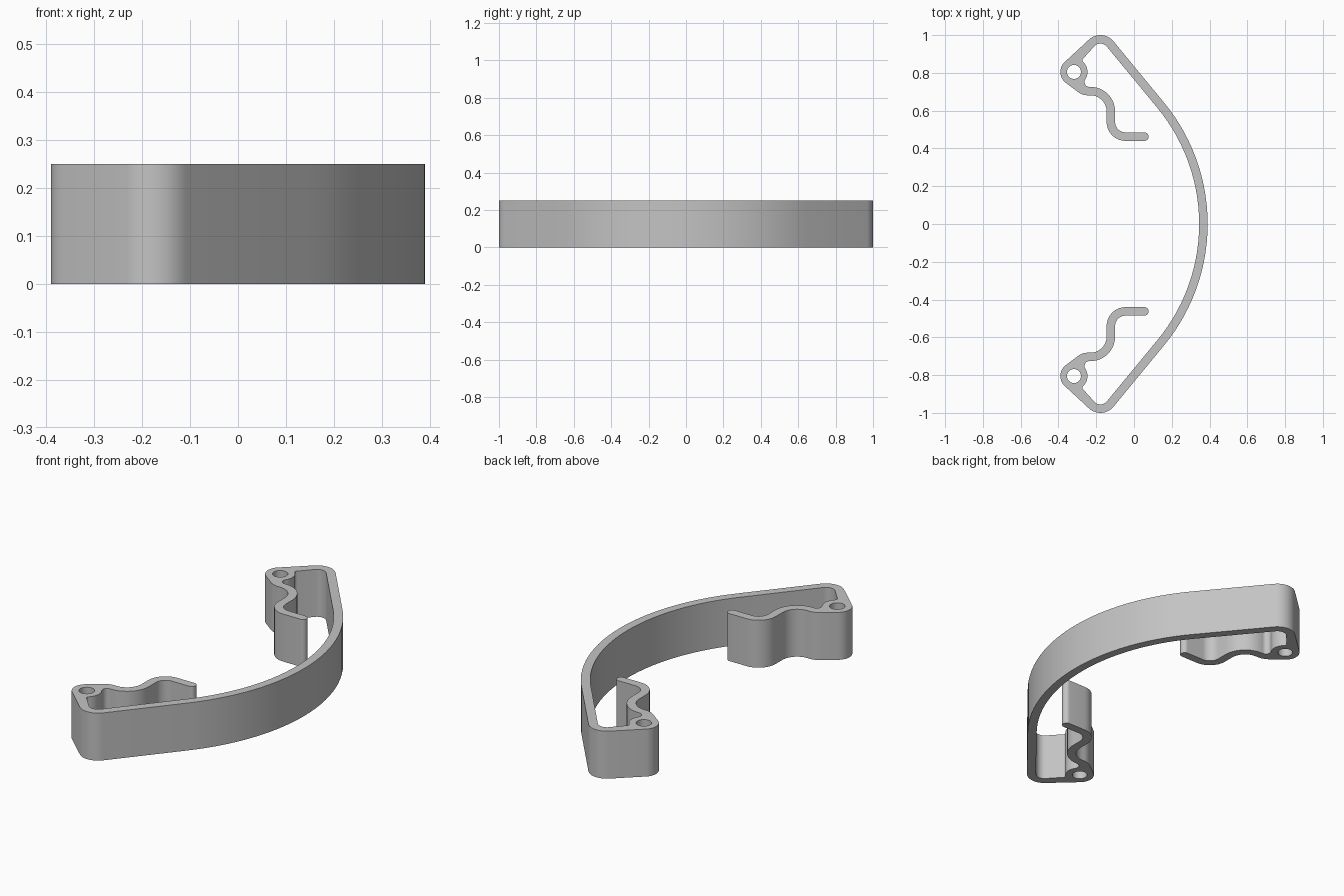
import bpy, bmesh, math

if "Cube" in bpy.data.objects:
    bpy.data.objects.remove(bpy.data.objects["Cube"])

HEIGHT = 0.25
HOLE = (-0.318, 0.805, 0.037)


def arc(cx, cy, r, a0, a1):
    """Points on an arc, angles in degrees."""
    n = max(4, math.ceil(abs(a1 - a0) / (3 if r > 0.5 else 9)))
    pts = []
    for i in range(n + 1):
        a = math.radians(a0 + (a1 - a0) * i / n)
        pts.append((cx + r * math.cos(a), cy + r * math.sin(a)))
    return pts


# Half outline as arcs joined by straight runs: cx, cy, radius, start, end
arcs = [
    (-0.62, 0, 1.01, 0, 39.9),               # bow, outer side
    (-0.178, 0.91, 0.09, 39.9, 127),         # outer corner
    (-0.318, 0.805, 0.072, 127, 233),        # eyelet, outer side
    (-0.243, 0.771, 0.09, 233, 270),         # eyelet to arm
    (-0.23, 0.596, 0.085, 90, 0),            # arm, first bend
    (-0.045, 0.54, 0.10, 180, 270),          # arm, second bend
    (0.055, 0.4625, 0.0225, -90, 90),        # arm tip
    (-0.045, 0.54, 0.055, 270, 180),         # back along the arm
    (-0.23, 0.596, 0.13, 0, 90),
    (-0.237, 0.751, 0.025, 270, 146.2),      # fillet into eyelet
    (-0.318, 0.805, 0.072, -33.8, 47.4),     # eyelet, inner side
    (-0.261, 0.867, 0.012, 227.4, 127),      # fillet out of eyelet
    (-0.178, 0.91, 0.045, 127, 39.9),        # inner corner
    (-0.62, 0, 0.965, 39.9, 0),              # bow, inner side
]
half = [p for a in arcs for p in arc(*a)]
mirrored = [(x, -y) for x, y in reversed(half[1:-1])]

bm = bmesh.new()


def add_loop(points):
    verts = [bm.verts.new((x, y, 0)) for x, y in points]
    for a, b in zip(verts, verts[1:] + verts[:1]):
        bm.edges.new((a, b))


# Clip outline and the two pin holes
add_loop(half + mirrored)
for side in (1, -1):
    add_loop(arc(HOLE[0], side * HOLE[1], HOLE[2], 0, 360)[:-1])

# Fill the profile and extrude it upward
bmesh.ops.triangle_fill(bm, edges=bm.edges[:], use_beauty=True, normal=(0, 0, 1))
out = bmesh.ops.extrude_face_region(bm, geom=bm.faces[:], use_keep_orig=True)
top = [g for g in out["geom"] if isinstance(g, bmesh.types.BMVert)]
bmesh.ops.translate(bm, verts=top, vec=(0, 0, HEIGHT))
bmesh.ops.recalc_face_normals(bm, faces=bm.faces[:])

mesh = bpy.data.meshes.new("spring_clip")
bm.to_mesh(mesh)
bm.free()
clip = bpy.data.objects.new("spring_clip", mesh)
bpy.context.collection.objects.link(clip)

grey = bpy.data.materials.new("light grey")
grey.diffuse_color = (0.55, 0.55, 0.55, 1)
grey.use_nodes = True
grey.node_tree.nodes["Principled BSDF"].inputs["Base Color"].default_value = grey.diffuse_color
mesh.materials.append(grey)

bpy.context.view_layer.objects.active = clip
clip.select_set(True)
bpy.ops.object.shade_smooth_by_angle(angle=math.radians(30))
